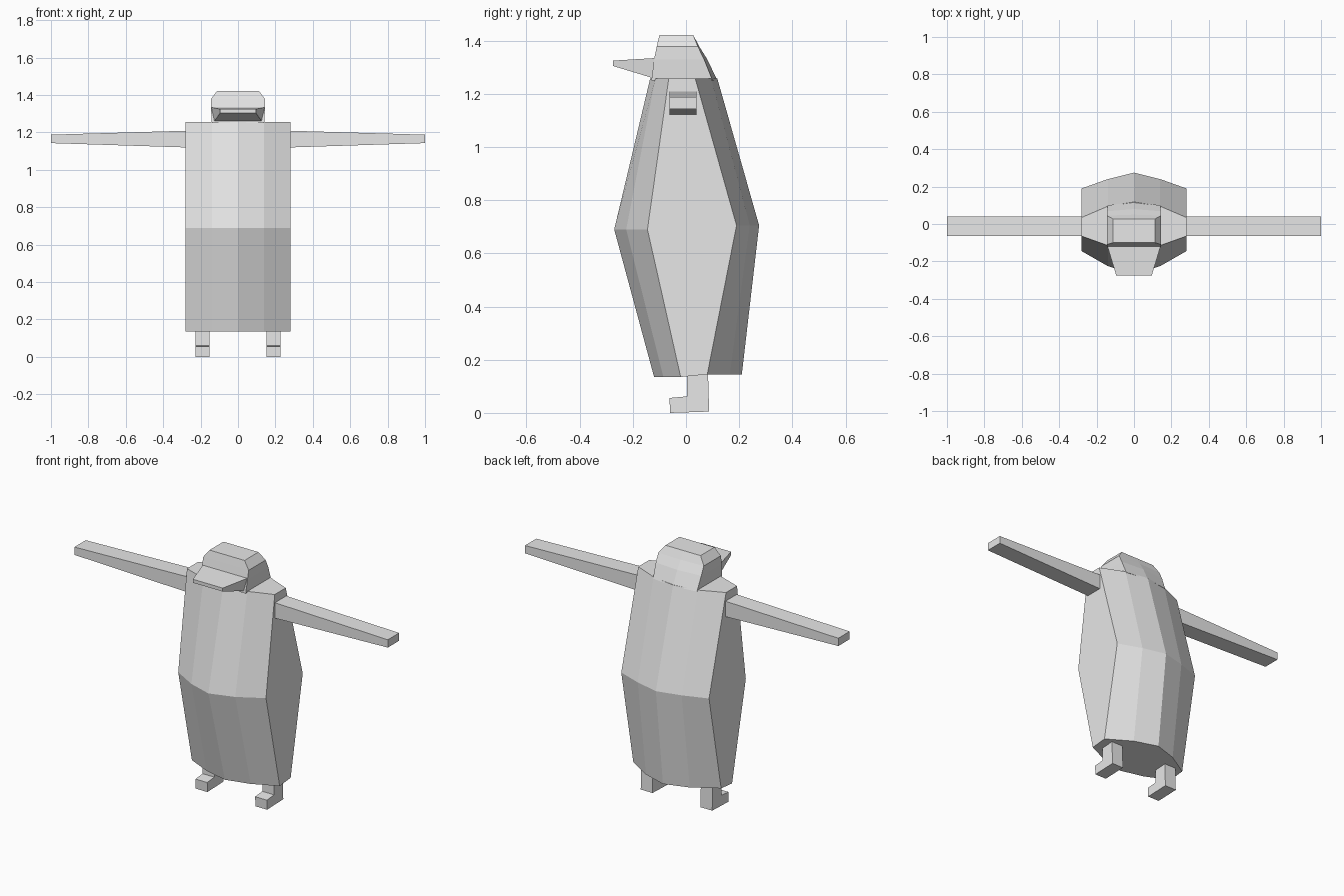
import bpy, bmesh

if "Cube" in bpy.data.objects:
    bpy.data.objects.remove(bpy.data.objects["Cube"])

grey = bpy.data.materials.new("plain grey")
grey.diffuse_color = (0.8, 0.8, 0.8, 1)
grey.use_nodes = True
grey.node_tree.nodes["Principled BSDF"].inputs["Base Color"].default_value = grey.diffuse_color


def loft(name, rings):
    """Join matching rings of points into a closed flat-faced solid."""
    bm = bmesh.new()
    vs = [[bm.verts.new(p) for p in r] for r in rings]
    n = len(vs[0])
    bm.faces.new(vs[0])
    bm.faces.new(vs[-1])
    for a, b in zip(vs, vs[1:]):
        for i in range(n):
            j = (i + 1) % n
            bm.faces.new((a[i], a[j], b[j], b[i]))
    bmesh.ops.recalc_face_normals(bm, faces=bm.faces)
    mesh = bpy.data.meshes.new(name)
    bm.to_mesh(mesh)
    bm.free()
    mesh.materials.append(grey)
    obj = bpy.data.objects.new(name, mesh)
    bpy.context.collection.objects.link(obj)
    return obj


def body_ring(zf, zb, f0, f1, f2, b2, b1, b0):
    """Eight-sided section: front centre, half, edge, then back edge, half, centre."""
    half = [(0, f0, zf), (.14, f1, zf), (.28, f2, zf),
            (.28, b2, zb), (.14, b1, zb), (0, b0, zb)]
    return half + [(-x, y, z) for x, y, z in half[-2:0:-1]]


def head_ring(z, w, front, side, back):
    return [(-w, front, z), (w, front, z), (w, side, z), (0, back, z), (-w, side, z)]


def yz_rect(x, y0, y1, z0, z1):
    return [(x, y0, z0), (x, y1, z0), (x, y1, z1), (x, y0, z1)]


def xz_rect(y, w0, w1, z0, z1):
    return [(-w0, y, z0), (w0, y, z0), (w1, y, z1), (-w1, y, z1)]


# Torso, widest front to back at the belly
loft("body", [body_ring(.135, .145, -.12, -.085, -.02, .08, .165, .21),
              body_ring(.69, .705, -.27, -.225, -.145, .19, .24, .275),
              body_ring(1.257, 1.257, -.135, -.115, -.065, .035, .095, .118)])

# Head with chamfered crown and sloping back
loft("head", [head_ring(1.25, .14, -.13, .1, .118),
              head_ring(1.33, .145, -.12, .068, .08),
              head_ring(1.378, .145, -.11, .045, .05),
              head_ring(1.422, .112, -.1, .027, .027)])

# Beak tapering to a blunt edge
loft("beak", [xz_rect(-.11, .13, .145, 1.255, 1.335),
              xz_rect(-.275, .095, .095, 1.305, 1.325)])

# Wings and feet on both sides
for side, s in (("right", 1), ("left", -1)):
    loft(side + "_wing", [yz_rect(s * .28, -.063, .04, 1.12, 1.209),
                          yz_rect(s * 1.0, -.063, .04, 1.143, 1.188)])
    profile = [(-.06, 0), (.087, .005), (.083, .145), (.003, .14), (.003, .062), (-.062, .056)]
    loft(side + "_foot", [[(s * x, y, z) for y, z in profile] for x in (.153, .228)])
